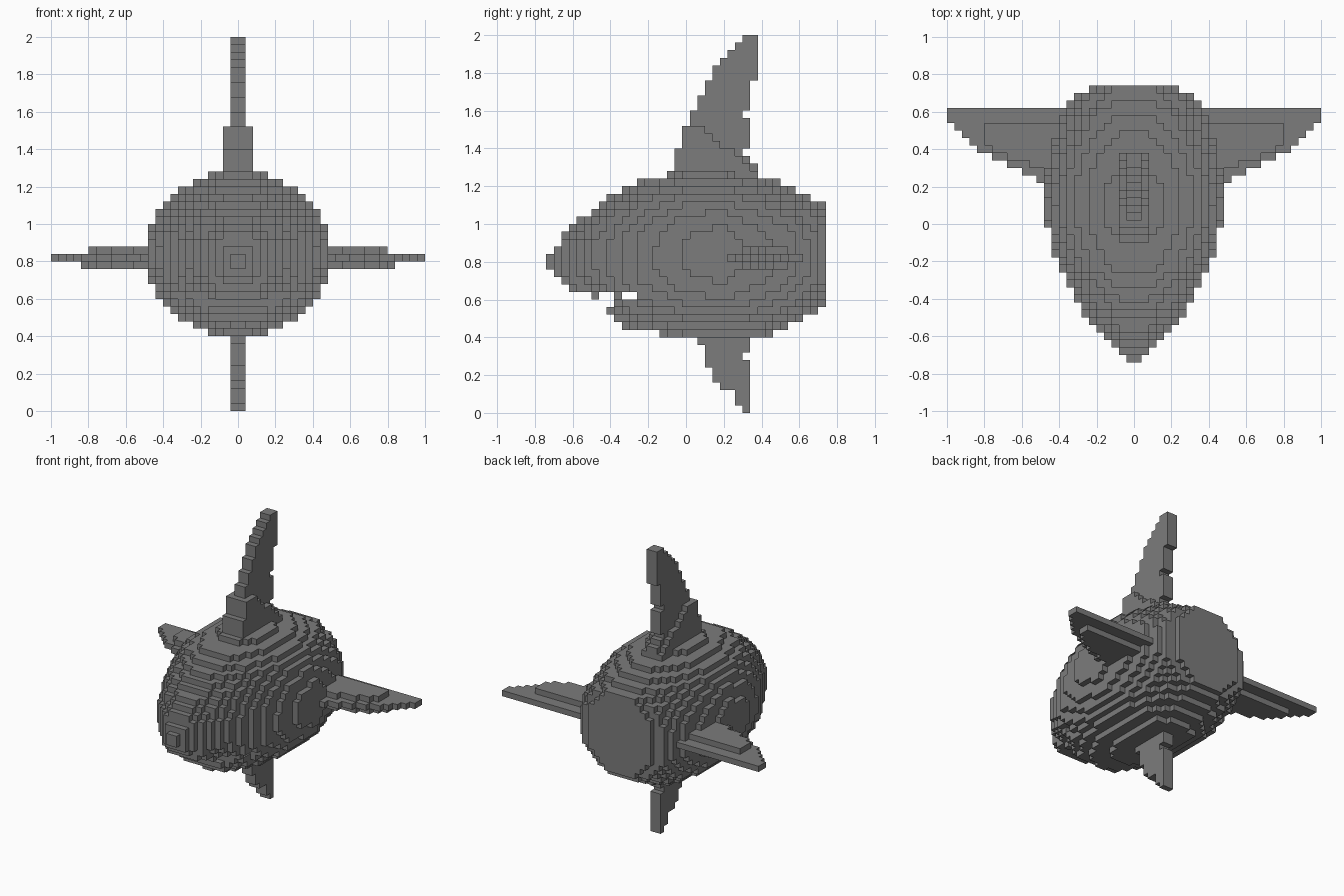
import bpy
import bmesh
from mathutils import Vector

if "Cube" in bpy.data.objects:
    bpy.data.objects.remove(bpy.data.objects["Cube"], do_unlink=True)

S = 0.04                      # block size
NX, NY, NZ = 50, 37, 50       # blocks along each axis

grey = bpy.data.materials.new("shark grey")
grey.use_nodes = True
colour = (0.2, 0.2, 0.2, 1)
grey.diffuse_color = colour
grey.node_tree.nodes["Principled BSDF"].inputs["Base Color"].default_value = colour


def lerp(table, t):
    """Interpolate rows of (key, values...) at t; returns the values."""
    if t <= table[0][0]:
        return table[0][1:]
    for a, b in zip(table, table[1:]):
        if t <= b[0]:
            f = (t - a[0]) / (b[0] - a[0])
            return [p + (q - p) * f for p, q in zip(a[1:], b[1:])]
    return table[-1][1:]


def build_blocks(name, inside):
    """Fill every block whose centre passes the test; keep only outer faces."""
    cells = {(i, j, k) for i in range(NX) for j in range(NY) for k in range(NZ)
             if inside((i + .5 - NX / 2) * S, (j + .5 - NY / 2) * S, (k + .5) * S)}
    bm = bmesh.new()
    corners = {}

    def corner(p):
        if p not in corners:
            corners[p] = bm.verts.new(((p[0] - NX / 2) * S, (p[1] - NY / 2) * S, p[2] * S))
        return corners[p]

    for c in cells:
        for axis in range(3):
            u, v = (axis + 1) % 3, (axis + 2) % 3
            for side in (0, 1):
                step = list(c)
                step[axis] += 2 * side - 1
                if tuple(step) in cells:
                    continue
                quad = []
                for du, dv in ((0, 0), (1, 0), (1, 1), (0, 1)):
                    p = list(c)
                    p[axis] += side
                    p[u] += du
                    p[v] += dv
                    quad.append(corner(tuple(p)))
                bm.faces.new(quad if side else quad[::-1])
    mesh = bpy.data.meshes.new(name)
    bm.to_mesh(mesh)
    bm.free()
    mesh.materials.append(grey)
    obj = bpy.data.objects.new(name, mesh)
    bpy.context.collection.objects.link(obj)
    return obj


# Body: y, half width, top, bottom
BODY = [(-.72, .04, .84, .76), (-.68, .08, .9, .71), (-.64, .13, .96, .67),
        (-.6, .17, 1.0, .61), (-.48, .27, 1.09, .58), (-.36, .34, 1.18, .47),
        (-.24, .4, 1.24, .43), (0, .47, 1.28, .4), (.2, .485, 1.28, .4),
        (.4, .44, 1.25, .4), (.56, .4, 1.2, .46), (.68, .33, 1.14, .52),
        (.72, .26, 1.12, .56)]


def body(x, y, z):
    w, top, bottom = lerp(BODY, y)
    mid, half = (top + bottom) / 2, (top - bottom) / 2
    if (abs(x) / w) ** 2.1 + (abs(z - mid) / half) ** 2.1 > 1:
        return False
    # Mouth: open slot with spaced teeth round the rim
    if y < -.26 and .6 < z < .64:
        tooth = round((y + .72) / S) % 3 == 0 or y < -.54
        return tooth and abs(x) > w * .5
    if y < -.38 and .56 < z < .6:
        return False
    return not (y < -.46 and z < .6)


# Dorsal fin: z, front edge
DORSAL = [(1.2, -.09), (1.34, -.06), (1.46, -.02), (1.58, .02),
          (1.66, .06), (1.8, .14), (1.9, .21), (1.98, .3)]
NOTCHES = (1.58, 1.38, .3)


def rear_edge(z):
    if any(abs(z - n) < S / 2 for n in NOTCHES):
        return .3
    return .38 if z > 1.76 or 1.2 < z < 1.32 else .34


def dorsal(x, y, z):
    front = lerp(DORSAL, z)[0]
    if z < 1.2 or not front < y < rear_edge(z):
        return False
    thick = z < 1.52 and y < .06 + (1.52 - z) * 1.3
    return abs(x) < (.08 if thick else S)


# Belly fin: z, front edge
BELLY = [(.02, .3), (.1, .24), (.18, .14), (.3, .1), (.4, .06)]


def belly(x, y, z):
    return abs(x) < S and z < .44 and lerp(BELLY, z)[0] < y < rear_edge(z)


# Side fins: distance from middle, front edge
SIDE = [(.42, .2), (.5, .23), (.54, .26), (.7, .32), (.82, .39), (.9, .45), (.98, .54)]


def side_fin(sign):
    def inside(x, y, z):
        x *= sign
        if x < .36 or not .76 < z < .88:
            return False
        front = lerp(SIDE, x)[0]
        if .8 < z < .84:
            return front < y < .62
        # Thinner plates above and below the core
        reach = .8 if z > .84 else .84
        return x < reach and front + .05 < y < (.58 if x < .4 else .54)
    return inside


build_blocks("body", body)
build_blocks("dorsal_fin", dorsal)
build_blocks("belly_fin", belly)
build_blocks("left_fin", side_fin(1))
build_blocks("right_fin", side_fin(-1))
